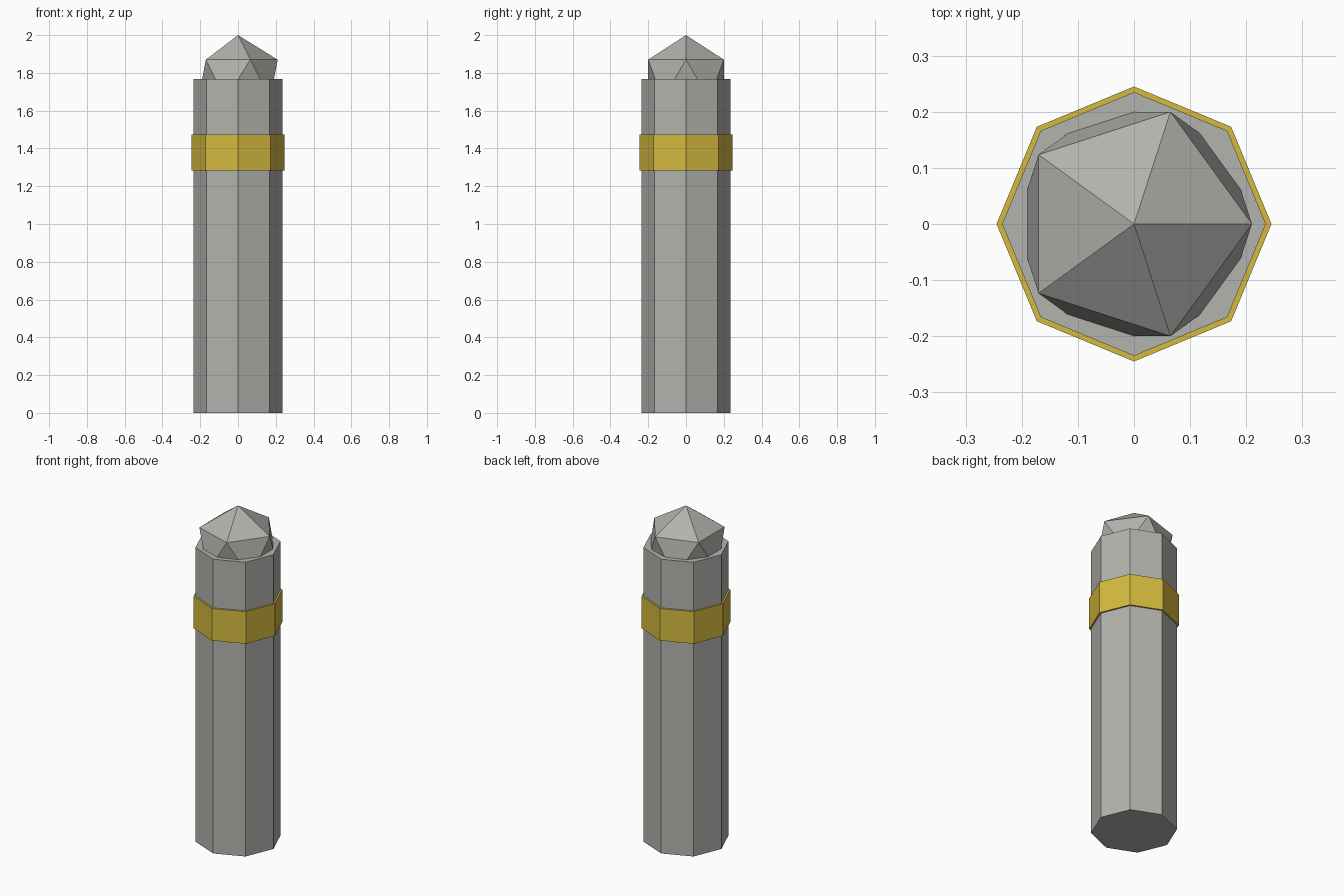
import bpy
import math

if "Cube" in bpy.data.objects:
    bpy.data.objects.remove(bpy.data.objects["Cube"], do_unlink=True)


def make_material(name, rgb):
    mat = bpy.data.materials.new(name)
    mat.use_nodes = True
    color = (*rgb, 1.0)
    mat.diffuse_color = color
    for node in mat.node_tree.nodes:
        if node.type == "BSDF_PRINCIPLED":
            node.inputs["Base Color"].default_value = color
    return mat


def finish(name, mat):
    obj = bpy.context.object
    obj.name = name
    obj.data.name = name
    obj.data.materials.append(mat)
    bpy.ops.object.shade_flat()
    return obj


def octagonal_prism(name, radius, bottom, top, mat):
    bpy.ops.mesh.primitive_cylinder_add(
        vertices=8, radius=radius, depth=top - bottom,
        location=(0, 0, (bottom + top) / 2))
    return finish(name, mat)


stone = make_material("stone grey", (0.445, 0.45, 0.418))
gold = make_material("gold", (0.66, 0.49, 0.048))

BODY_RADIUS = 0.235
BODY_TOP = 1.767

# Eight-sided shaft and the slightly wider band around it
octagonal_prism("shaft", BODY_RADIUS, 0, BODY_TOP, stone)
octagonal_prism("band", 0.245, 1.282, 1.475, gold)

# Faceted gem cap, half sunk into the shaft
bpy.ops.mesh.primitive_ico_sphere_add(
    subdivisions=1, radius=BODY_RADIUS, location=(0, 0, 2 - BODY_RADIUS))
finish("faceted_cap", stone)
